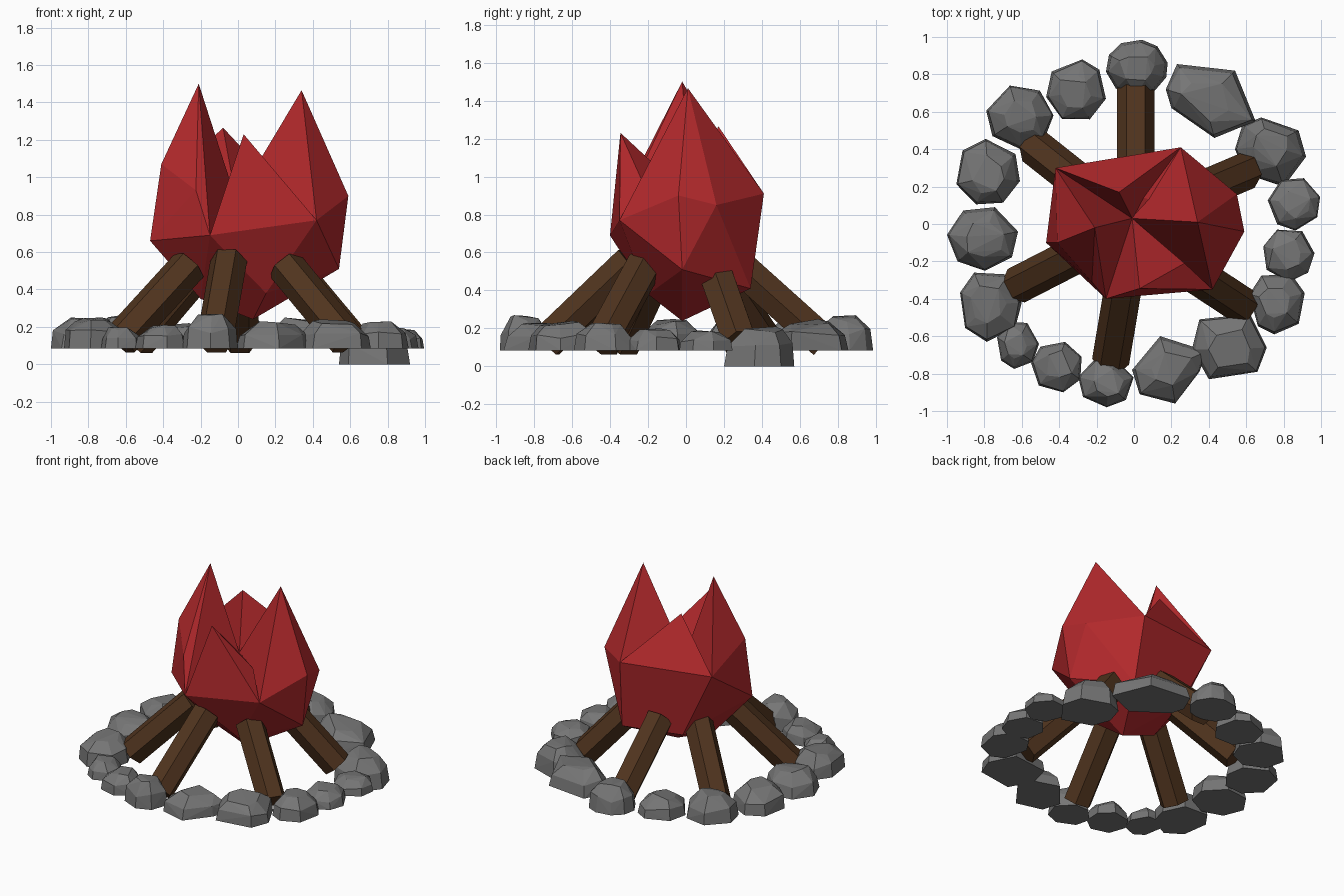
import bpy
import bmesh
import math
import random
from mathutils import Vector

random.seed(4)

default_cube = bpy.data.objects.get("Cube")
if default_cube:
    bpy.data.objects.remove(default_cube, do_unlink=True)


def make_material(name, rgb):
    material = bpy.data.materials.new(name)
    material.use_nodes = True
    colour = (*rgb, 1.0)
    material.diffuse_color = colour
    shader = material.node_tree.nodes["Principled BSDF"]
    shader.inputs["Base Color"].default_value = colour
    shader.inputs["Roughness"].default_value = 0.9
    return material


flame_red = make_material("flame red", (0.45, 0.022, 0.025))
bark_brown = make_material("bark brown", (0.08, 0.034, 0.013))
stone_grey = make_material("stone grey", (0.18, 0.18, 0.18))


def faceted_solid(name, points, material):
    """Wrap a faceted convex solid around a few corner points."""
    bm = bmesh.new()
    for point in points:
        bm.verts.new(point)
    result = bmesh.ops.convex_hull(bm, input=bm.verts[:])
    spare = {item for key in ("geom_interior", "geom_unused") for item in result[key]
             if isinstance(item, bmesh.types.BMVert)}
    if spare:
        bmesh.ops.delete(bm, geom=list(spare), context="VERTS")
    bmesh.ops.dissolve_limit(bm, angle_limit=math.radians(2), verts=bm.verts[:], edges=bm.edges[:])
    bmesh.ops.recalc_face_normals(bm, faces=bm.faces[:])
    mesh = bpy.data.meshes.new(name)
    bm.to_mesh(mesh)
    bm.free()
    mesh.materials.append(material)
    obj = bpy.data.objects.new(name, mesh)
    bpy.context.collection.objects.link(obj)


# Flame: corners shared by the bowl and its tongues
left_low, left_high = (-.47, -.1, .66), (-.41, -.1, 1.07)
left_back = (-.42, .3, .94)
back = (.25, .41, .91)
right_back, right = (.55, .16, .85), (.59, -.04, .9)
right_low, back_low, left_back_low = (.54, -.02, .51), (.28, .34, .41), (-.17, .28, .44)
front_right, front_right_high = (.42, -.35, .77), (.42, -.21, .99)
front_left, front_left_high = (-.15, -.4, .69), (-.225, -.31, .93)
notch, valley = (.27, -.21, .93), (-.01, .03, .88)
bottom, left_bottom, front_bottom = (.08, -.02, .24), (-.2, -.03, .35), (.15, -.2, .38)

flame_parts = {
    "flame_bowl": [left_low, left_back, back, right_back, right, right_low,
                   back_low, left_back_low, front_right, front_left,
                   bottom, left_bottom, front_bottom],
    "flame_left_tongue": [(-.21, -.02, 1.5), left_low, left_high, left_back,
                          front_left, front_left_high, valley],
    "flame_right_tongue": [(.34, .01, 1.465), back, right_back, right,
                           front_right_high, front_right, valley],
    "flame_front_tongue": [(.03, -.345, 1.23), front_left, front_right, notch, valley],
    "flame_back_tongue": [(-.08, .17, 1.265), left_back, back, valley],
}
for part_name, corners in flame_parts.items():
    faceted_solid(part_name, corners, flame_red)


# Logs: six-sided beams leaning in towards the flame
def make_log(name, foot, head, foot_z=.125, head_z=.52, radius=.1, sides=6):
    start, end = Vector((*foot, foot_z)), Vector((*head, head_z))
    axis = (end - start).normalized()
    side = axis.cross(Vector((0, 0, 1))).normalized()
    up = side.cross(axis)
    points = []
    for centre in (start, end):
        for step in range(sides):
            angle = math.tau * step / sides
            points.append(centre + radius * (side * math.cos(angle) + up * math.sin(angle)))
    faceted_solid(name, points, bark_brown)


make_log("front_log", (-.125, -.735), (-.05, -.29), head_z=.55)
make_log("back_log", (.01, .73), (.01, .29))
make_log("left_front_log", (-.63, -.33), (-.26, -.14), head_z=.53)
make_log("left_back_log", (-.535, .415), (-.2, .15))
make_log("right_back_log", (.605, .285), (.25, .135), head_z=.55)
make_log("right_front_log", (.585, -.44), (.25, -.22), head_z=.53)


# Stones: flat-bottomed faceted lumps raised from an outline
def make_stone(name, outline, top, base=.085):
    centre = sum((Vector(p) for p in outline), Vector((0, 0))) / len(outline)
    centre.x += random.uniform(-.02, .02)
    centre.y += random.uniform(-.02, .02)
    height = top - base
    points = [(x, y, base) for x, y in outline]
    peak = random.randrange(len(outline))
    for index, corner in enumerate(outline):
        shoulder = centre.lerp(Vector(corner), random.uniform(.89, .96))
        points.append((*shoulder, base + height * random.uniform(.4, .62)))
        crown = centre.lerp(Vector(corner), random.uniform(.45, .62))
        rise = 1 if index == peak else random.uniform(.8, .98)
        points.append((*crown, base + height * rise))
    faceted_solid(name, points, stone_grey)


def round_outline(x, y, half_x, half_y, sides=7):
    """A slightly uneven polygon that fills the given box."""
    start = random.uniform(0, math.tau)
    raw = []
    for step in range(sides):
        angle = start + math.tau * (step + random.uniform(-.15, .15)) / sides
        raw.append((math.cos(angle), math.sin(angle)))
    low = [min(p[i] for p in raw) for i in range(2)]
    high = [max(p[i] for p in raw) for i in range(2)]
    return [(x + half_x * (2 * (u - low[0]) / (high[0] - low[0]) - 1),
             y + half_y * (2 * (v - low[1]) / (high[1] - low[1]) - 1)) for u, v in raw]


make_stone("back_stone", round_outline(.015, .835, .165, .15, sides=10), .27)
make_stone("long_back_stone", [(.23, .855), (.54, .82), (.65, .55), (.43, .46),
                               (.2, .62), (.17, .72)], .25)
make_stone("sunken_right_stone", [(.58, .53), (.68, .57), (.88, .5), (.92, .36),
                                  (.8, .2), (.59, .27), (.54, .4)], .21, base=0)
make_stone("wide_front_stone", [(.14, -.6), (.39, -.68), (.35, -.79), (.22, -.96),
                                (.03, -.91), (-.01, -.78)], .23)
make_stone("square_front_stone", [(.35, -.51), (.62, -.48), (.71, -.66), (.66, -.79),
                                  (.4, -.83), (.31, -.67)], .24)

ring_stones = [
    (.855, .105, .14, .14, .19),
    (.828, -.17, .137, .14, .2),
    (.765, -.43, .148, .16, .23),
    (-.15, -.85, .148, .13, .27),
    (-.415, -.765, .135, .135, .21),
    (-.62, -.65, .112, .125, .2),
    (-.765, -.445, .165, .185, .25),
    (-.81, -.08, .19, .17, .25),
    (-.78, .28, .17, .175, .25),
    (-.61, .57, .18, .17, .26),
    (-.31, .72, .16, .16, .22),
]
for number, (x, y, half_x, half_y, top) in enumerate(ring_stones, start=1):
    make_stone(f"ring_stone_{number}", round_outline(x, y, half_x, half_y), top)
